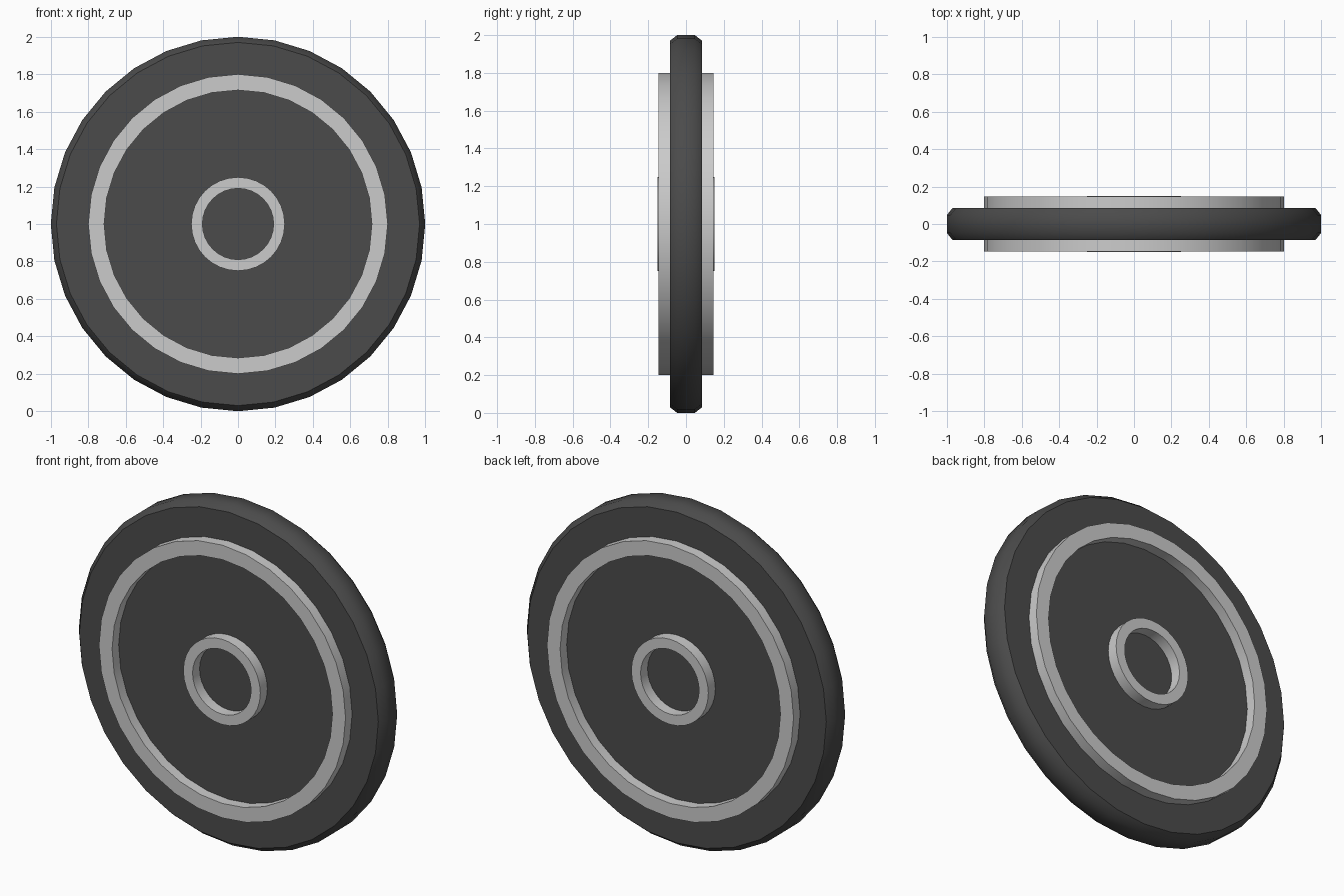
import bpy, bmesh, math

if "Cube" in bpy.data.objects:
    bpy.data.objects.remove(bpy.data.objects["Cube"])

SIDES = 32


def lathe(name, profile, mat=None, closed=False):
    """Spin a (radius, y) profile around the y axis through z = 1."""
    bm = bmesh.new()
    rings = []
    for r, y in profile:
        rings.append([bm.verts.new((r * math.sin(math.tau * i / SIDES), y,
                                    1 + r * math.cos(math.tau * i / SIDES)))
                      for i in range(SIDES)])
    pairs = list(zip(rings, rings[1:]))
    if closed:
        pairs.append((rings[-1], rings[0]))
    else:
        bm.faces.new(rings[0])
        bm.faces.new(rings[-1])
    for a, b in pairs:
        for i in range(SIDES):
            j = (i + 1) % SIDES
            bm.faces.new((a[i], a[j], b[j], b[i]))
    bmesh.ops.recalc_face_normals(bm, faces=bm.faces)
    mesh = bpy.data.meshes.new(name)
    bm.to_mesh(mesh)
    bm.free()
    obj = bpy.data.objects.new(name, mesh)
    bpy.context.collection.objects.link(obj)
    if mat:
        mesh.materials.append(mat)
    bpy.ops.object.select_all(action='DESELECT')
    obj.select_set(True)
    bpy.context.view_layer.objects.active = obj
    bpy.ops.object.shade_smooth_by_angle(angle=math.radians(45))
    return obj


def band(name, outer, inner, half):
    return lathe(name, [(outer, -half), (outer, half), (inner, half), (inner, -half)], closed=True)


rubber = bpy.data.materials.new("dark_rubber")
rubber.diffuse_color = (0.07, 0.07, 0.07, 1)
rubber.use_nodes = True
rubber.node_tree.nodes["Principled BSDF"].inputs["Base Color"].default_value = rubber.diffuse_color

# Solid wheel disc with a chamfered tread
lathe("wheel_disc", [(0.97, -0.085), (1.0, -0.047), (1.0, 0.047), (0.97, 0.085)], rubber)

# Raised metal rings running through both faces
band("rim_ring", 0.80, 0.715, 0.146)
band("hub_ring", 0.25, 0.19, 0.15)
